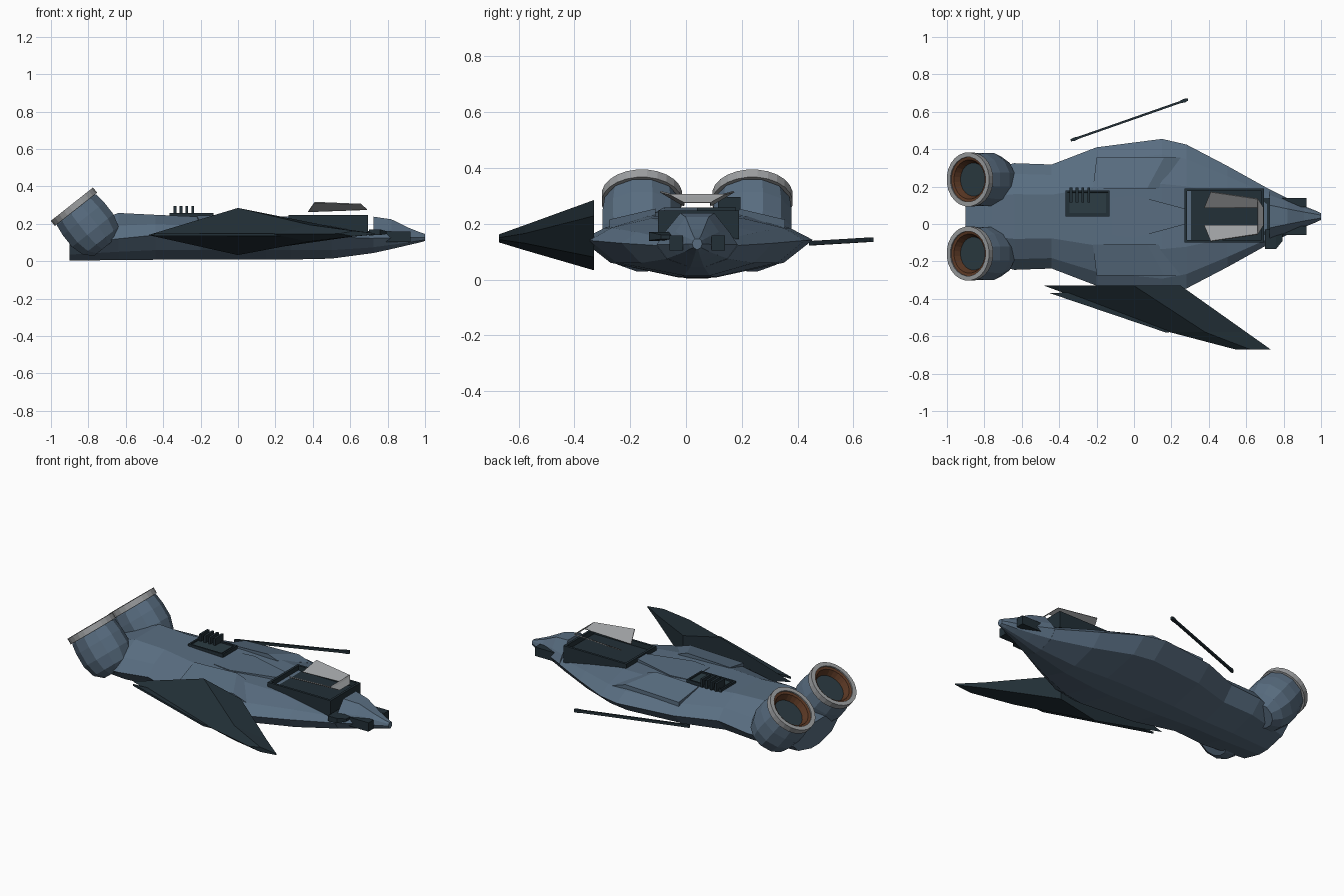
import bpy, bmesh, math
from mathutils import Vector

if "Cube" in bpy.data.objects:
    bpy.data.objects.remove(bpy.data.objects["Cube"])

CY = 0.04  # centre line of the hull


def mat(name, r, g, b):
    m = bpy.data.materials.new(name)
    m.diffuse_color = (r, g, b, 1)
    m.use_nodes = True
    m.node_tree.nodes["Principled BSDF"].inputs["Base Color"].default_value = m.diffuse_color
    return m


BLUE = mat("blue_grey_hull", 0.10, 0.155, 0.22)
DARK = mat("dark_slate", 0.016, 0.029, 0.038)
GREY = mat("light_grey_trim", 0.33, 0.34, 0.35)
RUST = mat("rust_brown", 0.105, 0.04, 0.018)
TEAL = mat("deep_teal_panel", 0.025, 0.045, 0.056)


def finish(name, bm, m):
    bmesh.ops.recalc_face_normals(bm, faces=bm.faces)
    me = bpy.data.meshes.new(name)
    bm.to_mesh(me)
    bm.free()
    me.materials.append(m)
    ob = bpy.data.objects.new(name, me)
    bpy.context.collection.objects.link(ob)
    return ob


def loft(name, rings, m, cap0=True, cap1=True):
    """Skin between rings of 3D points."""
    bm = bmesh.new()
    vs = [[bm.verts.new(p) for p in r] for r in rings]
    n = len(rings[0])
    for a, b in zip(vs, vs[1:]):
        for i in range(n):
            j = (i + 1) % n
            bm.faces.new((a[i], a[j], b[j], b[i]))
    if cap0:
        bm.faces.new(vs[0])
    if cap1:
        bm.faces.new(vs[-1])
    return finish(name, bm, m)


def box(name, lo, hi, m, rim=0, depth=0):
    """Box; with a rim its top becomes an open tray."""
    bm = bmesh.new()
    bmesh.ops.create_cube(bm, size=1)
    for v in bm.verts:
        v.co = Vector([lo[i] + (v.co[i] + 0.5) * (hi[i] - lo[i]) for i in range(3)])
    if rim:
        bm.normal_update()
        top = max(bm.faces, key=lambda f: f.calc_center_median().z)
        for d in (rim, 0.0005):
            bmesh.ops.inset_individual(bm, faces=[top], thickness=d)
        for v in top.verts:
            v.co.z -= depth
    return finish(name, bm, m)


def section(x, w, bot, side, sh, top):
    half = [(0.17, bot + 0.002), (0.75, bot + 0.4 * (side - bot)), (1, side), (0.8, sh), (0.42, top)]
    pts = half + [(-k, z) for k, z in reversed(half)]
    return [(x, CY + k * w, z) for k, z in pts]


# Main hull and separate nose: x, half width, bottom, side, shoulder, top
loft("hull", [section(*s) for s in (
    (-0.90, 0.215, 0.002, 0.085, 0.12, 0.150),
    (-0.76, 0.255, 0.003, 0.105, 0.16, 0.210),
    (-0.64, 0.285, 0.004, 0.120, 0.19, 0.258),
    (-0.44, 0.278, 0.006, 0.140, 0.20, 0.248),
    (-0.20, 0.370, 0.006, 0.142, 0.19, 0.238),
    (0.15, 0.415, 0.006, 0.142, 0.185, 0.228),
    (0.28, 0.385, 0.007, 0.140, 0.185, 0.220),
    (0.50, 0.270, 0.012, 0.130, 0.170, 0.192),
    (0.725, 0.145, 0.042, 0.122, 0.148, 0.158))], BLUE)
loft("nose", [section(*s) for s in (
    (0.725, 0.145, 0.042, 0.125, 0.17, 0.238),
    (0.82, 0.098, 0.063, 0.125, 0.17, 0.224),
    (0.91, 0.056, 0.084, 0.125, 0.155, 0.180),
    (0.97, 0.032, 0.098, 0.128, 0.145, 0.156),
    (1.00, 0.018, 0.106, 0.128, 0.140, 0.146))], BLUE)

# Shoulder armour: plate rising forward, then a ramp down to the hull
for s, tag in ((1, "left"), (-1, "right")):
    rows = [(-0.20, 0.315, 0.203, -0.22, 0.15, 0.243),
            (0.16, 0.315, 0.215, 0.07, 0.15, 0.254),
            (0.25, 0.315, 0.185, 0.13, 0.15, 0.232)]
    loft(tag + "_shoulder_plate",
         [[(xo, CY + s * yo, zo), (xi, CY + s * yi, zi), (xi, CY + s * yi, 0.15), (xo, CY + s * yo, 0.15)]
          for xo, yo, zo, xi, yi, zi in rows], BLUE)
spine = [(-0.12, 0.10), (0.0, 0.115), (0.28, 0.04), (0.28, -0.04), (0.0, -0.115), (-0.12, -0.10)]
loft("spine_plate", [[(x, CY + y, z) for x, y in spine] for z in (0.20, 0.238)], BLUE)

# Tilted engines
AX = Vector((0.62, 0, -0.785)).normalized()
UP = Vector((0.785, 0, 0.62)).normalized()


def circle(c, d, r, n=12):
    o = c + AX * d
    return [o + UP * (r * math.cos(2 * math.pi * (i + 0.5) / n))
            + Vector((0, r * math.sin(2 * math.pi * (i + 0.5) / n), 0)) for i in range(n)]


for s, tag in ((1, "left"), (-1, "right")):
    c = Vector((-0.888, CY + s * 0.198, 0.305))
    loft(tag + "_engine_nacelle", [circle(c, d, r) for d, r in
         ((0.03, 0.13), (0.04, 0.138), (0.10, 0.146), (0.18, 0.146), (0.25, 0.125), (0.29, 0.08))],
         BLUE, cap0=False)
    loft(tag + "_engine_ring", [circle(c, d, r, 24) for d, r in
         ((0.045, 0.12), (0.0, 0.12), (0.0, 0.145), (0.035, 0.145), (0.035, 0.12))],
         GREY, cap0=False, cap1=False)
    loft(tag + "_engine_liner", [circle(c, d, r, 24) for d, r in
         ((0.008, 0.12), (0.012, 0.105), (0.05, 0.088))], RUST, cap0=False, cap1=False)
    loft(tag + "_engine_core", [circle(c, d, r, 24) for d, r in ((0.048, 0.09), (0.055, 0.09))], TEAL)

# Cockpit tub and floating canopy glass
box("cockpit_tub", (0.27, -0.10, 0.145), (0.695, 0.19, 0.247), DARK, 0.02, 0.03)
box("cockpit_lip", (0.695, -0.06, 0.13), (0.73, 0.14, 0.16), DARK)
bm = bmesh.new()
side = [(0.375, 0.047, 0.265), (0.69, 0.047, 0.275), (0.66, 0.095, 0.305), (0.41, 0.132, 0.315)]
L, R = [[bm.verts.new((x, CY + s * y, z)) for x, y, z in side] for s in (1, -1)]
bm.faces.new(L)
bm.faces.new(R)
bm.faces.new((L[1], L[2], R[2], R[1]))
glass = finish("canopy_glass", bm, GREY)
mod = glass.modifiers.new("thickness", "SOLIDIFY")
mod.thickness = 0.006
mod.offset = 0

# Dorsal vent tray with fins
box("vent_tray", (-0.365, 0.04, 0.22), (-0.13, 0.18, 0.258), DARK, 0.014, 0.008)
box("vent_floor", (-0.345, 0.058, 0.24), (-0.15, 0.162, 0.253), TEAL)
for i in range(4):
    x = -0.337 + i * 0.032
    box("vent_fin_%d" % (i + 1), (x - 0.007, 0.115, 0.245), (x + 0.007, 0.195, 0.295), DARK)

# Nose gun pods and side sensor
for s in (1, -1):
    y = CY + s * 0.075
    box("nose_gun_" + ("left" if s > 0 else "right"), (0.785, y - 0.024, 0.104), (0.922, y + 0.024, 0.158), DARK)
loft("side_sensor", [[(x, y0, z0), (x, y1, z0), (x, y1, z1), (x, y0, z1)] for x, y0, y1, z0, z1 in
     ((0.70, -0.133, -0.03, 0.138, 0.17), (0.76, -0.133, -0.03, 0.14, 0.17), (0.795, -0.09, -0.03, 0.145, 0.16))], DARK)

# Large swept wing, forward pointing
wing = ((-0.33, [(-0.48, 0.14), (0, 0.285), (0.25, 0.228), (0.25, 0.08), (0, 0.033)]),
        (-0.578, [(0.19, 0.145), (0.38, 0.195), (0.60, 0.165), (0.60, 0.13), (0.38, 0.105)]),
        (-0.67, [(0.54, 0.147), (0.62, 0.162), (0.73, 0.15), (0.73, 0.143), (0.62, 0.133)]))
loft("swept_wing", [[(x, y, z) for x, z in ring] for y, ring in wing], DARK)
spike = [(-0.45, -0.37), (0.17, -0.58), (0.24, -0.575), (0.20, -0.34)]
loft("wing_trailing_plate", [[(x, y, z) for x, y in spike] for z in (0.136, 0.148)], DARK)

# Detached thin blade on the other side
a, b = Vector((-0.338, 0.447, 0.13)), Vector((0.288, 0.666, 0.143))
side = Vector((-0.33, 0.94, 0))
blade = []
for t, r in ((0, 0.006), (0.03, 0.009), (0.07, 0.006), (0.93, 0.006), (0.97, 0.01), (1, 0.007)):
    o = a.lerp(b, t)
    blade.append([o + side * (r * k) + Vector((0, 0, 0.008 * h)) for k, h in ((1, 1), (-1, 1), (-1, -1), (1, -1))])
loft("side_blade", blade, DARK)
